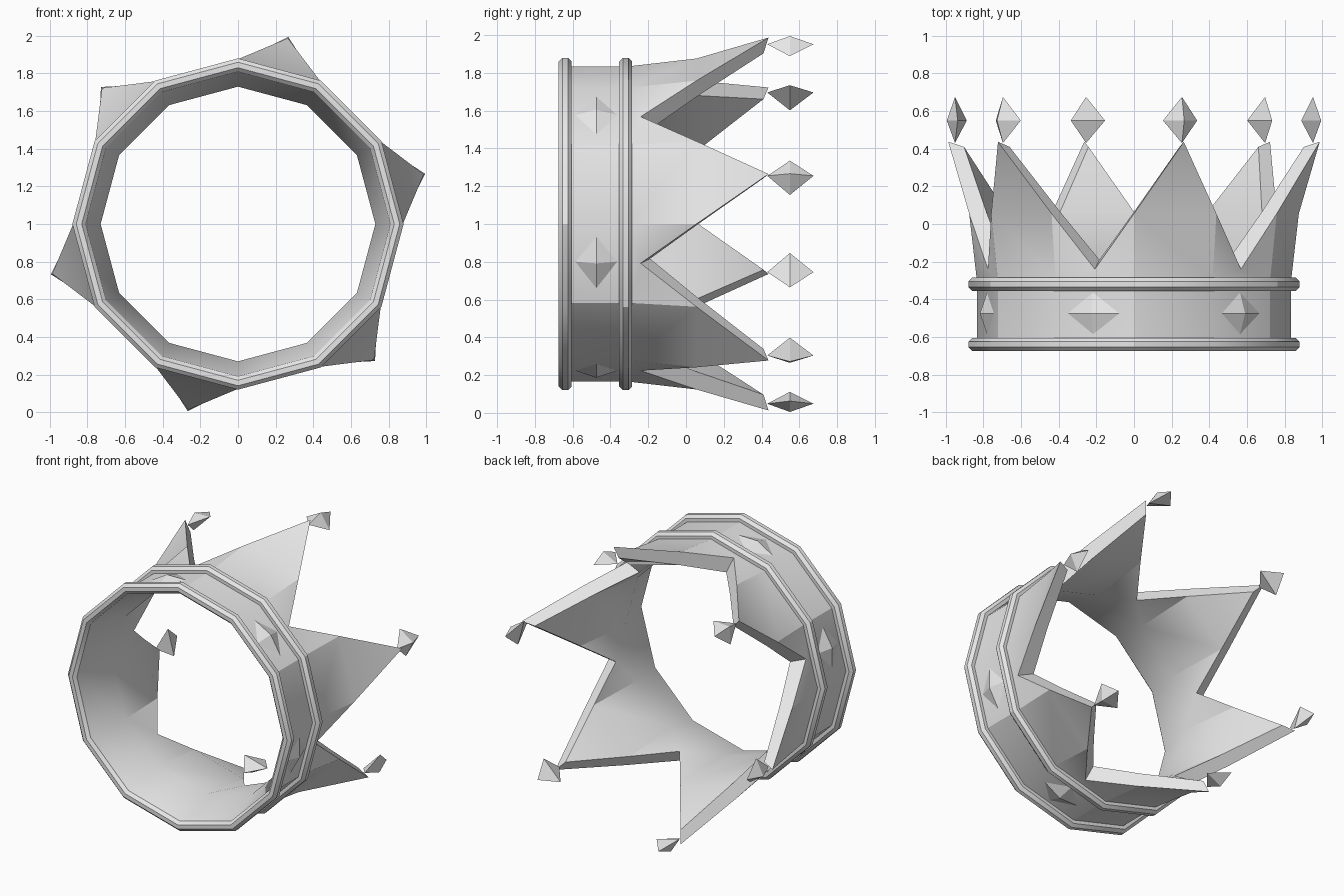
import bpy, bmesh, math

if "Cube" in bpy.data.objects:
    bpy.data.objects.remove(bpy.data.objects["Cube"])

grey = bpy.data.materials.new("plain grey")
grey.diffuse_color = (0.8, 0.8, 0.8, 1)
grey.use_nodes = True
grey.node_tree.nodes["Principled BSDF"].inputs["Base Color"].default_value = grey.diffuse_color
MID = math.cos(math.radians(15))   # radius at the middle of a side


def polar(r, deg, y):
    """Point at radius r around the crown's axis, which runs along y."""
    a = math.radians(deg)
    return (r * math.cos(a), y, 1 + r * math.sin(a))


def finish(name, bm, smooth_angle=None):
    bmesh.ops.recalc_face_normals(bm, faces=bm.faces)
    mesh = bpy.data.meshes.new(name)
    bm.to_mesh(mesh)
    bm.free()
    mesh.materials.append(grey)
    ob = bpy.data.objects.new(name, mesh)
    bpy.context.collection.objects.link(ob)
    if smooth_angle:
        for p in mesh.polygons:
            p.use_smooth = True
        mesh.set_sharp_from_angle(angle=math.radians(smooth_angle))
    return ob


def shell(bm, base, waist, shoulder, valley, tip):
    """One skin of the wall, each argument (radius, y); returns base and rim loops."""
    ring = lambda p: [bm.verts.new(polar(p[0], 30 * i, p[1])) for i in range(12)]
    b, w, s = ring(base), ring(waist), ring(shoulder)
    rim = []
    for i in range(12):
        j = (i + 1) % 12
        bm.faces.new((b[i], b[j], w[j], w[i]))
        peak = i % 2 == 0
        r, y = tip if peak else valley
        m = bm.verts.new(polar(r, 30 * i + 15, y))
        if peak:
            bm.faces.new((w[i], w[j], s[j], s[i]))
            bm.faces.new((s[i], s[j], m))
        else:
            bm.faces.new((w[i], m, s[i]))
            bm.faces.new((w[i], w[j], m))
            bm.faces.new((w[j], s[j], m))
        rim += [s[i], m]
    return b, rim


# Band and pointed wall, as an outer and an inner skin joined at both edges
bm = bmesh.new()
outer = shell(bm, (0.835, -0.65), (0.835, -0.30), (0.876, 0.055),
              (0.832 * MID, -0.24), (1.022, 0.437))
inner = shell(bm, (0.81, -0.65), (0.73, -0.36), (0.785, 0.065),
              (0.735 * MID, -0.19), (0.935, 0.41))
for lo, li in zip(outer, inner):
    n = len(lo)
    for i in range(n):
        j = (i + 1) % n
        bm.faces.new((lo[i], lo[j], li[j], li[i]))
finish("crown_wall", bm, 30)

# Two twelve-sided rolled rims with an octagonal section
for name, yc in (("base_rim", -0.64), ("upper_rim", -0.32)):
    bm = bmesh.new()
    loops = []
    for i in range(12):
        loop = []
        for k in range(8):
            t = math.radians(45 * k + 22.5)
            loop.append(bm.verts.new(polar(0.845 + 0.038 * math.cos(t), 30 * i,
                                           yc + 0.038 * math.sin(t))))
        loops.append(loop)
    for i in range(12):
        a, b = loops[i], loops[(i + 1) % 12]
        for k in range(8):
            m = (k + 1) % 8
            bm.faces.new((a[k], b[k], b[m], a[m]))
    finish(name, bm, 30)


def gem(name, deg, points):
    """Double pyramid: two apexes, then the girdle points, as (radius, sideways, y)."""
    bm = bmesh.new()
    a = math.radians(deg)
    v = [bm.verts.new((r * math.cos(a) - s * math.sin(a), y,
                       1 + r * math.sin(a) + s * math.cos(a))) for r, s, y in points]
    n = len(v) - 2
    for k in range(n):
        p, q = v[2 + k], v[2 + (k + 1) % n]
        bm.faces.new((v[0], p, q))
        bm.faces.new((v[1], q, p))
    finish(name, bm)


for k in range(6):
    # Three-sided gem standing on each point, one corner facing outward
    gem(f"tip_gem_{k + 1}", 15 + 60 * k,
        [(0.985, 0, 0.675), (0.985, 0, 0.43), (1.03, 0, 0.55),
         (0.945, 0.094, 0.55), (0.945, -0.094, 0.55)])
    # Shallow gem set into the band below each valley
    gem(f"band_gem_{k + 1}", 45.7 + 60 * k,
        [(0.845, 0, -0.475), (0.775, 0, -0.475), (0.806, 0.145, -0.475),
         (0.806, 0, -0.363), (0.806, -0.145, -0.475), (0.806, 0, -0.587)])
